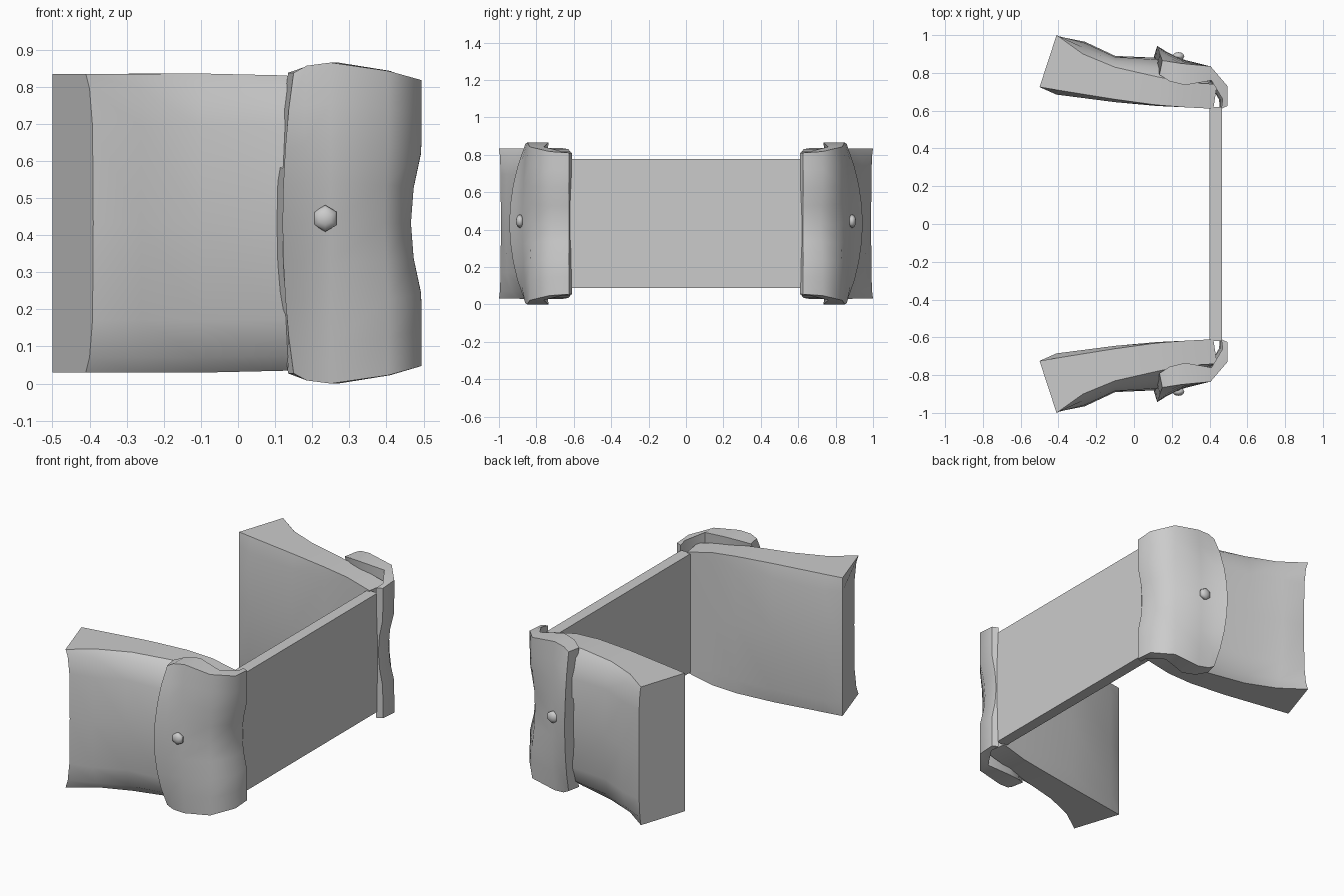
import bpy, bmesh, math
from mathutils import Vector

cube = bpy.data.objects.get("Cube")
if cube:
    bpy.data.objects.remove(cube, do_unlink=True)

MID_Z = 0.4325  # height of the horizontal symmetry plane

grey = bpy.data.materials.new("plain_grey")
grey.use_nodes = True
grey.diffuse_color = (0.6, 0.6, 0.6, 1)
grey.node_tree.nodes["Principled BSDF"].inputs["Base Color"].default_value = (0.6, 0.6, 0.6, 1)


def finish(name, bm, mirror=True, angle=35):
    """Turn a bmesh into a shaded object, mirrored front to back if asked."""
    bmesh.ops.recalc_face_normals(bm, faces=bm.faces)
    mesh = bpy.data.meshes.new(name)
    bm.to_mesh(mesh)
    bm.free()
    mesh.materials.append(grey)
    obj = bpy.data.objects.new(name, mesh)
    bpy.context.collection.objects.link(obj)
    bpy.ops.object.select_all(action='DESELECT')
    obj.select_set(True)
    bpy.context.view_layer.objects.active = obj
    bpy.ops.object.shade_smooth_by_angle(angle=math.radians(angle))
    if mirror:
        mod = obj.modifiers.new("front_to_back", 'MIRROR')
        mod.use_axis = (False, True, False)
    return obj


def loft(rings):
    """Join closed rings of points and cap both ends."""
    bm = bmesh.new()
    loops = [[bm.verts.new(p) for p in ring] for ring in rings]
    for a, b in zip(loops, loops[1:]):
        n = len(a)
        for i in range(n):
            j = (i + 1) % n
            bm.faces.new((a[i], a[j], b[j], b[i]))
    bm.faces.new(loops[0])
    bm.faces.new(loops[-1])
    return bm


def wall(edge, mid, half, rows):
    """Vertical row of points swelling from an edge point to a middle point."""
    points = []
    for height, weight in rows:
        p = Vector(edge).lerp(Vector(mid), weight)
        points.append((p.x, -p.y, MID_Z + half * height))
    return points


def both_ways(rows):
    """Extend rows given for the lower half to the upper half."""
    return rows + [(-h, w) for h, w in reversed(rows) if h < 0]


# Side arms: flared blocks with a softly bulging outer face
inner_rows = both_ways([(-1, 0), (-0.8, 1), (0, 1)])
outer_rows = both_ways([(-1, 0), (-0.9, 0.5), (-0.65, 0.9), (0, 1)])
arm_stations = [  # inner edge, inner middle, outer edge, outer middle, half height
    ((-0.5, 0.725), (-0.5, 0.725), (-0.41, 1.0), (-0.39, 0.99), 0.402),
    ((-0.41, 0.71), (-0.41, 0.685), (-0.27, 0.90), (-0.26, 0.965), 0.402),
    ((-0.1, 0.66), (-0.1, 0.645), (-0.1, 0.83), (-0.1, 0.89), 0.403),
    ((0.12, 0.63), (0.12, 0.625), (0.12, 0.78), (0.12, 0.88), 0.398),
    ((0.27, 0.618), (0.27, 0.618), (0.27, 0.75), (0.27, 0.82), 0.385),
    ((0.42, 0.61), (0.42, 0.61), (0.44, 0.74), (0.44, 0.74), 0.35),
]
finish("side_arms", loft([
    wall(ie, im, half, inner_rows) + wall(oe, om, half, outer_rows)[::-1]
    for ie, im, oe, om, half in arm_stations]))

# Corner clasps: shells wrapped around the corners with a pinched waist
lip_rows = both_ways([(-1, 0), (-0.75, 0.45), (-0.5, 0.75), (-0.25, 0.93), (0, 1)])
waist_rows = both_ways([(-1, 0), (-0.75, 0), (-0.5, 0.05), (-0.25, 0.75), (0, 1)])
clasp_stations = [  # outer edge, outer middle, inner edge, inner middle, half height
    ((0.15, 0.865), (0.12, 0.945), (0.135, 0.79), (0.105, 0.885), 0.405),
    ((0.185, 0.86), (0.175, 0.91), (0.19, 0.755), (0.18, 0.80), 0.424),
    ((0.25, 0.85), (0.25, 0.875), (0.27, 0.735), (0.27, 0.76), 0.4325),
    ((0.405, 0.835), (0.395, 0.825), (0.41, 0.76), (0.40, 0.74), 0.41),
    ((0.495, 0.73), (0.466, 0.72), (0.47, 0.66), (0.45, 0.66), 0.385),
    ((0.495, 0.625), (0.466, 0.625), (0.462, 0.61), (0.455, 0.61), 0.378),
]
rings = []
for i, (oe, om, ie, im, half) in enumerate(clasp_stations):
    rows = lip_rows if i < 3 else waist_rows
    rings.append(wall(oe, om, half, rows) + wall(ie, im, half, rows)[::-1])
finish("corner_clasps", loft(rings), angle=50)

# Cross plate joining the two arms
bm = bmesh.new()
bmesh.ops.create_cube(bm, size=1)
bmesh.ops.scale(bm, vec=(0.065, 1.24, 0.69), verts=bm.verts)
bmesh.ops.translate(bm, vec=(0.4325, 0, MID_Z), verts=bm.verts)
finish("cross_plate", bm, mirror=False)

# Six-sided domed rivets
bm = bmesh.new()
bmesh.ops.create_uvsphere(bm, u_segments=6, v_segments=6, radius=0.036)
bmesh.ops.scale(bm, vec=(1, 1, 0.6), verts=bm.verts)
for v in bm.verts:
    v.co = Vector((0.235 + v.co.x, -0.888 + v.co.z, 0.445 + v.co.y))
finish("rivets", bm, angle=60)
